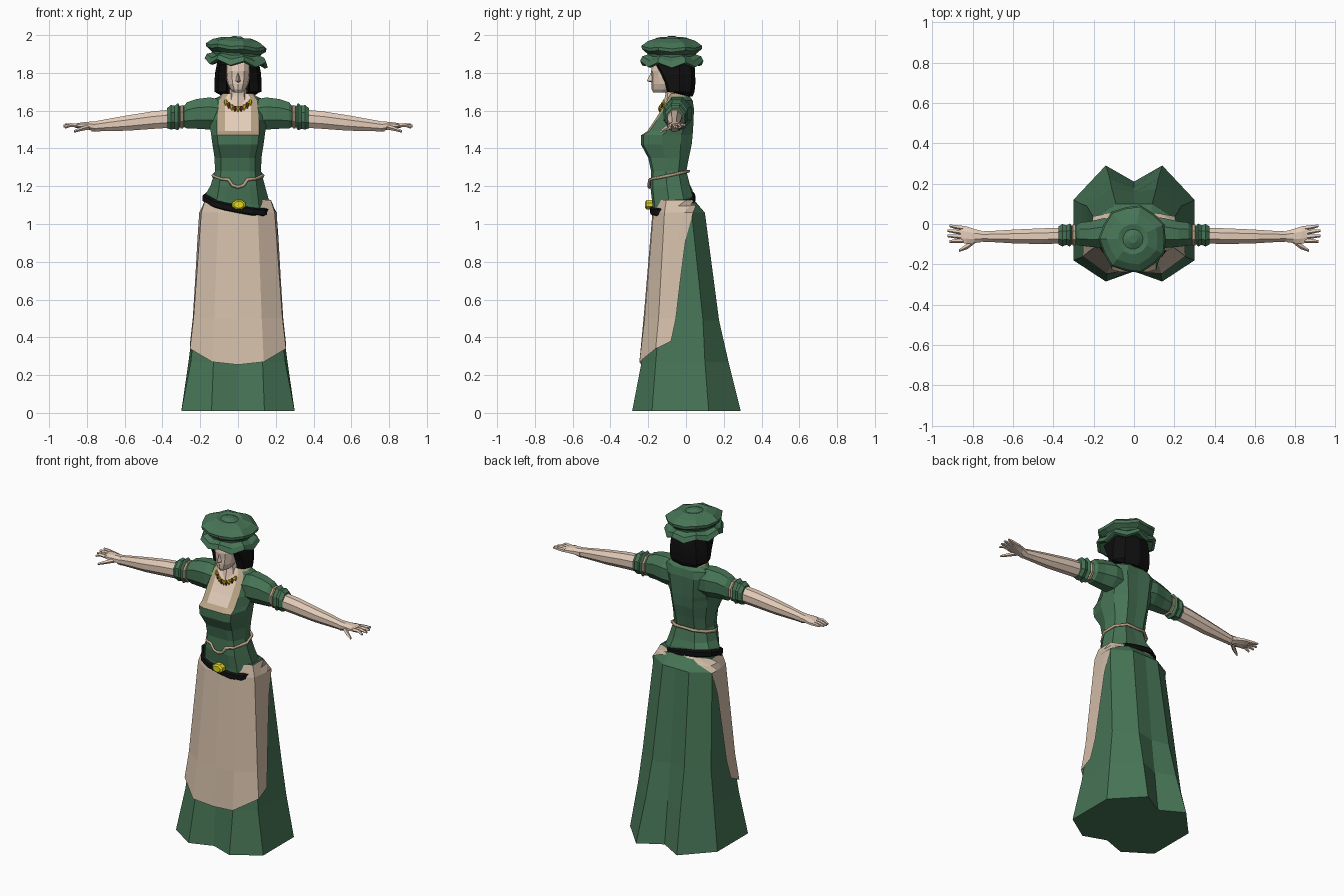
import bpy, bmesh, math
from mathutils import Vector


def mat(name, rgb):
    m = bpy.data.materials.new(name)
    m.diffuse_color = (*rgb, 1)
    return m


GREEN = mat("green_cloth", (0.062, 0.175, 0.092))
APRON = mat("apron_linen", (0.66, 0.52, 0.40))
SKIN = mat("skin", (0.78, 0.61, 0.49))
TRIM = mat("tan_trim", (0.48, 0.37, 0.24))
BLACK = mat("black", (0.005, 0.005, 0.005))
GOLD = mat("gold", (0.75, 0.66, 0.01))
RED = mat("red_bead", (0.30, 0.03, 0.02))


def loft(name, rings, mats, rule=None, closed=True, caps=True):
    """Skin a list of point rings; rule picks a material index from a face centre."""
    bm = bmesh.new()
    vs = [[bm.verts.new(p) for p in r] for r in rings]
    n = len(rings[0])
    for a, b in zip(vs, vs[1:]):
        for i in range(n if closed else n - 1):
            j = (i + 1) % n
            bm.faces.new((a[i], a[j], b[j], b[i]))
    if caps:
        bm.faces.new(vs[0])
        bm.faces.new(vs[-1])
    bmesh.ops.recalc_face_normals(bm, faces=bm.faces)
    if rule:
        for f in bm.faces:
            f.material_index = rule(f.calc_center_median())
    me = bpy.data.meshes.new(name)
    bm.to_mesh(me)
    bm.free()
    for m in mats:
        me.materials.append(m)
    ob = bpy.data.objects.new(name, me)
    bpy.context.collection.objects.link(ob)
    return ob


def mirror(half):
    """Close a half outline running from front centre to back centre."""
    return half + [(-p[0], *p[1:]) for p in reversed(half[1:-1])]


def limb(name, stations, m, side=1, n=8):
    """Tube along x through (x, y, z, radius_y, radius_z)."""
    rings = []
    for x, y, z, ry, rz in stations:
        angles = [2 * math.pi * (i + 0.5) / n for i in range(n)]
        rings.append([(side * x, y + ry * math.cos(a), z + rz * math.sin(a)) for a in angles])
    return loft(name, rings, [m])


def cord(name, pts, r, m, cyclic=True):
    cu = bpy.data.curves.new(name, 'CURVE')
    cu.dimensions = '3D'
    cu.bevel_depth, cu.bevel_resolution = r, 0
    s = cu.splines.new('POLY')
    s.points.add(len(pts) - 1)
    for q, p in zip(s.points, pts):
        q.co = (*p, 1)
    s.use_cyclic_u = cyclic
    cu.materials.append(m)
    ob = bpy.data.objects.new(name, cu)
    bpy.context.collection.objects.link(ob)


# Skirt with pointed folds
SKIRT = [
    (0.01, [(0, -.235), (.14, -.285), (.30, -.18), (.30, .12), (.14, .29), (0, .21)]),
    (0.27, [(0, -.225), (.13, -.235), (.25, -.16), (.262, .10), (.12, .225), (0, .18)]),
    (0.49, [(0, -.215), (.12, -.21), (.225, -.14), (.235, .09), (.11, .175), (0, .155)]),
    (1.06, [(0, -.17), (.10, -.165), (.185, -.11), (.20, .03), (.09, .10), (0, .10)]),
    (1.13, [(0, -.155), (.09, -.15), (.165, -.10), (.165, .0), (.08, .035), (0, .04)]),
]
loft("skirt", [[(x, y, z) for x, y in mirror(h)] for z, h in SKIRT], [GREEN])


def skirt_point(s, z):
    """Point on the skirt, s counts outline corners from the front centre."""
    k = max(i for i in range(len(SKIRT) - 1) if SKIRT[i][0] <= z)
    (z0, a), (z1, b) = SKIRT[k], SKIRT[k + 1]
    i = min(int(s), 4)
    pa, pb = (Vector(h[i]).lerp(Vector(h[i + 1]), s - i) for h in (a, b))
    return pa.lerp(pb, (z - z0) / (z1 - z0))


# Apron wrapped over the skirt, narrowing to a band behind
rows = []
for z, smax in ((.38, 2.3), (.5, 2.38), (.7, 2.5), (.92, 2.7), (1.06, 3.05), (1.095, 3.6), (1.128, 4.99)):
    half = []
    for k, s in enumerate([0, 1, 2] + [2 + (smax - 2) * t / 3 for t in (1, 2, 3)]):
        zz = (.255, .27, .34, .352, .366, .38)[k] if z == .38 else z
        p = skirt_point(s, zz)
        half.append((p.x * 1.05, -.04 + (p.y + .04) * 1.06, zz))
    rows.append([(-x, y, q) for x, y, q in reversed(half[1:])] + half)
loft("apron", rows, [APRON], closed=False, caps=False)

# Bodice: z, inner panel x, outer panel x, half width, front y, back y, tilt
BODICE = [
    (1.09, .07, .11, .172, -.178, .035, 1), (1.14, .07, .11, .168, -.178, .035, .9),
    (1.20, .06, .10, .145, -.188, .02, .2), (1.28, .06, .09, .122, -.185, .002, 0),
    (1.35, .06, .09, .124, -.20, .015, 0), (1.42, .07, .105, .135, -.238, .03, 0),
    (1.47, .07, .11, .142, -.238, .035, 0), (1.492, .07, .11, .145, -.205, .037, 0),
    (1.55, .07, .11, .155, -.165, .04, 0), (1.61, .07, .105, .165, -.128, .042, 0),
    (1.655, .068, .10, .145, -.10, .035, 0), (1.675, .062, .085, .10, -.09, .02, 0),
    (1.69, .05, .07, .08, -.08, .008, 0),
]


def tilt(x, y):
    return -.18 * x + .25 * (y + .075)


rings = []
for z, a, b, w, f, k, t in BODICE:
    half = [(0, f), (a, f), (b, f + .012), (w, f + (k - f) * .42),
            (w * .9, f + (k - f) * .78), (w * .5, k), (0, k - .004)]
    rings.append([(x, y, z + t * tilt(x, y)) for x, y in mirror(half)])


def bodice_color(c):
    if c.z > 1.677:
        return 1 if c.y > -.075 or abs(c.x) > .045 else 2
    if c.z > 1.472 and c.y < -.07 and abs(c.x) < .10:
        return 2 if abs(c.x) < .06 and c.z > 1.49 else 1
    return 0


loft("bodice", rings, [GREEN, TRIM, SKIN], bodice_color)

# Waist cord dipping to a point in front
cord("waist_cord", mirror([(0, -.195, 1.195), (.03, -.195, 1.205), (.05, -.192, 1.235), (.09, -.175, 1.24),
                           (.133, -.10, 1.255), (.118, -.03, 1.27), (.06, .014, 1.28), (0, .012, 1.28)]), .009, TRIM)

# Slanted belt and its buckle
belt = mirror([(0, -.188), (.075, -.184), (.135, -.16), (.182, -.09), (.165, -.01), (.09, .04), (0, .046)])
loft("belt", [[(x * s, -.07 + (y + .07) * s, 1.108 + dz + tilt(x, y)) for x, y in belt]
              for dz, s in ((-.022, .96), (-.015, 1.03), (.012, 1.03), (.02, .96))], [BLACK])
loft("buckle", [[(.038 * s * math.cos(a) + .004, y, 1.102 + .027 * s * math.sin(a))
                 for a in [math.pi * (i + .5) / 4 for i in range(8)]]
                for y, s in ((-.17, 1), (-.208, 1), (-.216, .7))], [GOLD])

# Neck and head: z, half width, front y, back y
limb_neck = [[(r * math.cos(i * math.pi / 4), -.065 + r * math.sin(i * math.pi / 4), z) for i in range(8)]
             for z, r in ((1.62, .06), (1.68, .045), (1.76, .042))]
loft("neck", limb_neck, [SKIN])
HEAD = [(1.695, .022, -.172, -.10), (1.712, .04, -.182, -.06), (1.74, .055, -.184, -.03),
        (1.775, .063, -.182, -.01), (1.81, .066, -.185, 0), (1.85, .066, -.178, 0), (1.88, .05, -.15, -.03)]
loft("head", [[(x, y, z) for x, y in mirror([(0, f), (w * .5, f + .008), (w * .9, f + .038),
              (w, f + .08 * (b - f) / .15), (w * .7, b), (0, b)])] for z, w, f, b in HEAD], [SKIN])
loft("nose", [[(-w, -.175, z), (w, -.175, z), (0, y, z)]
              for z, w, y in ((1.75, .013, -.185), (1.757, .015, -.208), (1.80, .006, -.187))], [SKIN])

# Bobbed hair, open around the face: z, front lock y, width scale, back y
HAIR = [(1.675, -.075, .88, .035), (1.70, -.10, 1.0, .045), (1.75, -.112, 1.0, .05),
        (1.80, -.135, .97, .048), (1.845, -.16, .9, .045), (1.89, -.15, .8, .03)]
loft("hair", [[(x, y, z + (.02 if z < 1.68 and y < -.03 else 0)) for x, y in mirror(
    [(0, -.05), (.055, -.055), (.062, f), (.105 * s, f + .01), (.125 * s, -.035), (.09 * s, b - .02), (0, b)])]
    for z, f, s, b in HAIR], [BLACK])

# Soft cap with a wavy brim: z, radius, wave height
HAT = [(1.865, .10, 0), (1.845, .15, .012), (1.852, .167, .014), (1.88, .155, .01), (1.895, .128, .004),
       (1.905, .13, 0), (1.925, .158, .004), (1.942, .16, .004), (1.968, .125, .003), (1.986, .075, 0),
       (1.98, .05, 0), (1.994, .02, 0)]
rings = []
for z, r, wave in HAT:
    ring = []
    for i in range(14):
        a = 2 * math.pi * i / 14
        rr = r * (1 + (.03 if i % 2 else -.03) * (r > .1))
        x = rr * math.cos(a)
        ring.append((x - .005, -.075 + rr * math.sin(a), z - .07 * x + (wave if i % 2 else -wave)))
    rings.append(ring)
loft("cap", rings, [GREEN])

# Necklace of alternating gold and red drops
arc = []
for i in range(9):
    t = (i - 4) / 4
    x, z = .065 * t, 1.615 + .035 * t * t
    y = -.137 + .022 * t * t
    arc.append((x, y, z))
    loft("necklace_drop", [[(x + r * math.cos(k * math.pi / 3), y - .003 + r * math.sin(k * math.pi / 3), z + dz)
                            for k in range(6)] for dz, r in ((-.022, .003), (-.006, .009), (.008, .005))],
         [RED if i % 2 else GOLD])
cord("necklace_chain", arc, .006, GOLD, False)

# Sleeves, arms and hands on both sides
for side, tag in ((1, "left_"), (-1, "right_")):
    limb(tag + "sleeve", [(.09, -.045, 1.58, .075, .085), (.15, -.045, 1.585, .08, .092),
                          (.22, -.05, 1.583, .068, .085), (.27, -.05, 1.575, .062, .075),
                          (.295, -.055, 1.567, .045, .052)], GREEN, side)
    limb(tag + "sleeve_band", [(.285, -.055, 1.568, .045, .055), (.29, -.055, 1.568, .056, .066),
                               (.303, -.055, 1.567, .056, .066), (.31, -.055, 1.567, .045, .055)], TRIM, side)
    limb(tag + "sleeve_frill", [(.305, -.055, 1.567, .045, .055), (.318, -.055, 1.568, .062, .078),
                                (.335, -.055, 1.565, .052, .066), (.355, -.056, 1.565, .06, .07),
                                (.375, -.056, 1.56, .048, .058)], GREEN, side)
    limb(tag + "arm", [(.35, -.058, 1.558, .042, .052), (.45, -.06, 1.55, .042, .05), (.58, -.062, 1.535, .038, .044),
                       (.70, -.062, 1.523, .03, .034), (.775, -.062, 1.515, .027, .027)], SKIN, side)
    limb(tag + "palm", [(.755, -.062, 1.516, .03, .03), (.79, -.06, 1.52, .037, .023),
                        (.83, -.055, 1.522, .047, .017), (.86, -.05, 1.52, .045, .012)], SKIN, side)
    for name, y0, y1, x1, z1 in (("little_finger", -.02, -.008, .915, 1.525), ("ring_finger", -.042, -.032, .925, 1.52),
                                 ("middle_finger", -.064, -.058, .925, 1.515), ("index_finger", -.082, -.086, .915, 1.51)):
        limb(tag + name, [(.845, y0, 1.521, .013, .012), (.885, (y0 + y1) / 2, 1.524, .011, .01),
                          (x1, y1, z1, .007, .006)], SKIN, side, 5)
    limb(tag + "thumb", [(.785, -.075, 1.515, .018, .015), (.825, -.108, 1.505, .016, .012),
                         (.868, -.132, 1.49, .007, .007)], SKIN, side, 5)
